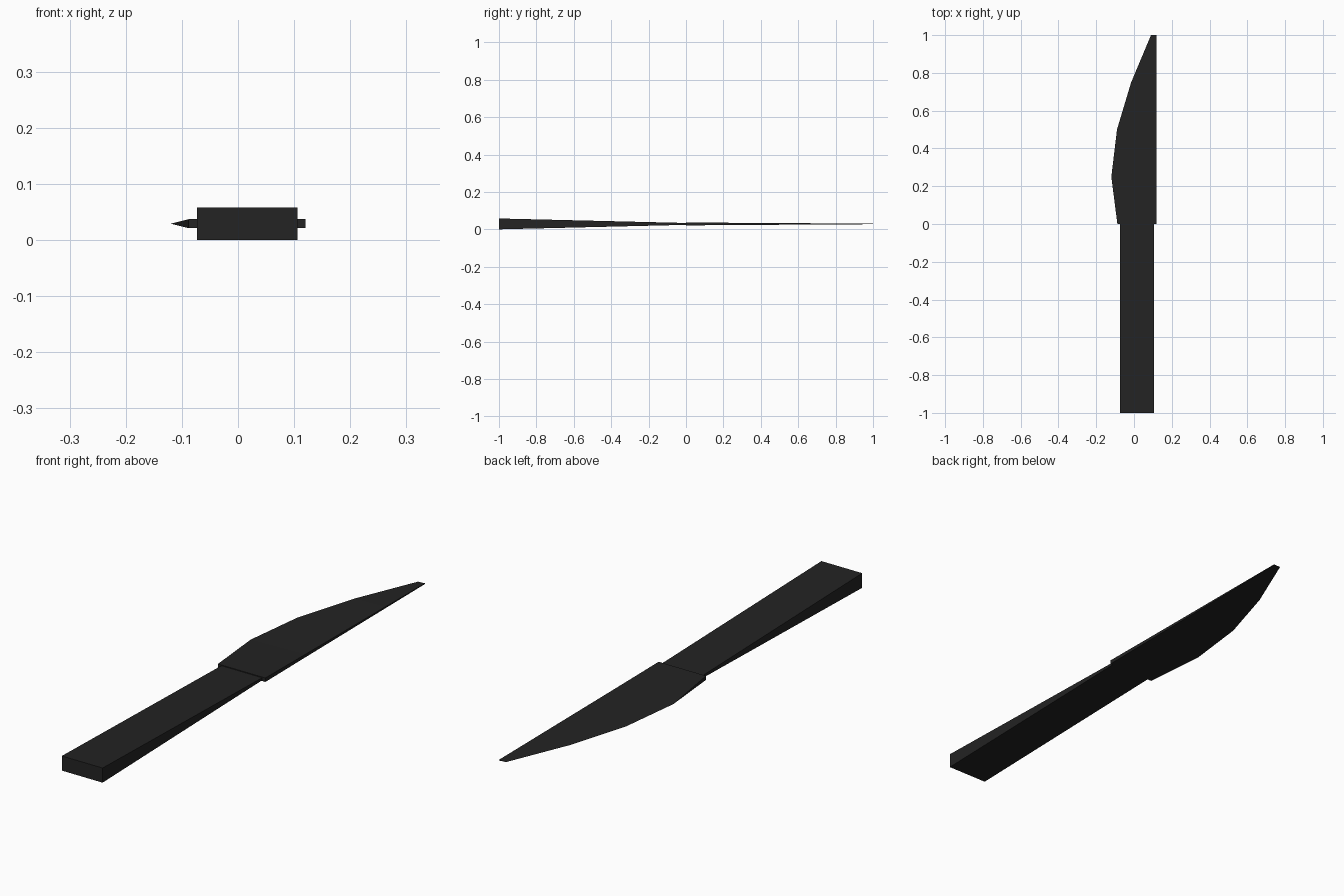
import bpy, bmesh

if "Cube" in bpy.data.objects:
    bpy.data.objects.remove(bpy.data.objects["Cube"])

ZC = 0.029  # mid-height of the knife

mat = bpy.data.materials.new("charcoal black")
mat.diffuse_color = (0.017, 0.017, 0.017, 1)
mat.use_nodes = True
mat.node_tree.nodes["Principled BSDF"].inputs["Base Color"].default_value = mat.diffuse_color


def loft(name, sections):
    """Each section: y, left x, right x, half thickness left, half thickness right."""
    bm = bmesh.new()
    rings = []
    for y, xl, xr, hl, hr in sections:
        rings.append([bm.verts.new(p) for p in (
            (xl, y, ZC - hl), (xr, y, ZC - hr), (xr, y, ZC + hr), (xl, y, ZC + hl))])
    for a, b in zip(rings, rings[1:]):
        for i in range(4):
            j = (i + 1) % 4
            bm.faces.new((a[i], a[j], b[j], b[i]))
    bm.faces.new(rings[0])
    bm.faces.new(rings[-1][::-1])
    # sharp cutting edge: merge coincident corners
    bmesh.ops.remove_doubles(bm, verts=bm.verts, dist=1e-5)
    bmesh.ops.recalc_face_normals(bm, faces=bm.faces)
    me = bpy.data.meshes.new(name)
    bm.to_mesh(me)
    bm.free()
    me.materials.append(mat)
    ob = bpy.data.objects.new(name, me)
    bpy.context.collection.objects.link(ob)
    return ob


# handle: bar that thins toward the blade
loft("handle", [(-1.0, -0.073, 0.106, 0.029, 0.029),
                (0.0, -0.073, 0.106, 0.005, 0.005)])

# blade: square heel, then wedge sections with a sharp curved edge
loft("blade", [(0.0, -0.088, 0.12, 0.008, 0.008),
               (0.25, -0.12, 0.12, 0.0, 0.006),
               (0.5, -0.09, 0.12, 0.0, 0.0045),
               (0.75, -0.015, 0.12, 0.0, 0.003),
               (1.0, 0.09, 0.12, 0.0, 0.0015)])
